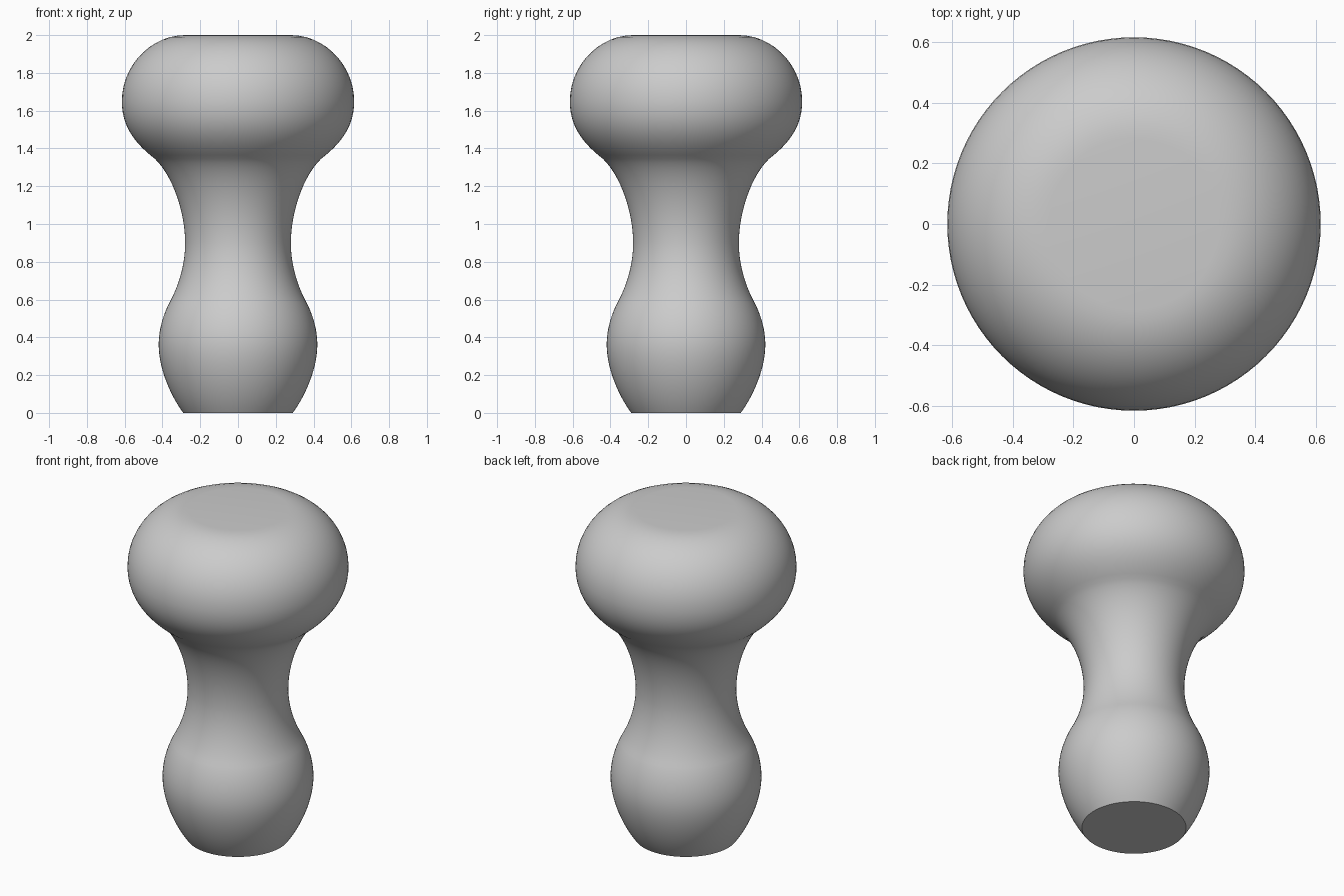
import bpy
import bmesh
import math
from mathutils import Vector
from mathutils.geometry import interpolate_bezier

cube = bpy.data.objects.get("Cube")
if cube:
    bpy.data.objects.remove(cube, do_unlink=True)

# Single plain grey
grey = bpy.data.materials.new("plain_grey")
grey.use_nodes = True
colour = (0.6, 0.6, 0.6, 1)
grey.diffuse_color = colour
grey.node_tree.nodes["Principled BSDF"].inputs["Base Color"].default_value = colour

# Profile knots: handle in, point, handle out, as (radius, height)
KNOTS = [
    ((.29, 0), (.29, 0), (.37, .11)),              # flat foot
    ((.42, .25), (.42, .36), (.42, .46)),          # lower bulb
    ((.385, .54), (.365, .58), (.31, .68)),        # shoulder
    ((.28, .79), (.28, .90), (.28, 1.07)),         # waist
    ((.35, 1.26), (.44, 1.345), (.55, 1.43)),      # under the head
    ((.615, 1.52), (.615, 1.65), (.615, 1.84)),    # widest part of the head
    ((.46, 2), (.28, 2), (.28, 2)),                # flat crown
]


def profile(steps=14):
    points = [Vector(KNOTS[0][1])]
    for (_, start, leave), (arrive, end, _) in zip(KNOTS, KNOTS[1:]):
        curve = interpolate_bezier(*(Vector(p) for p in (start, leave, arrive, end)), steps)
        points += [p.xy for p in curve[1:]]
    return points


# Spin the profile about the z axis and cap both ends
bm = bmesh.new()
verts = [bm.verts.new((r, 0, z)) for r, z in profile()]
edges = [bm.edges.new(pair) for pair in zip(verts, verts[1:])]
bmesh.ops.spin(bm, geom=verts + edges, cent=(0, 0, 0), axis=(0, 0, 1),
               angle=math.tau, steps=96, use_merge=True)
bmesh.ops.remove_doubles(bm, verts=bm.verts, dist=1e-5)
bmesh.ops.holes_fill(bm, edges=[e for e in bm.edges if e.is_boundary], sides=0)
bmesh.ops.recalc_face_normals(bm, faces=bm.faces)

mesh = bpy.data.meshes.new("turned_knob")
bm.to_mesh(mesh)
bm.free()
mesh.materials.append(grey)
knob = bpy.data.objects.new("turned_knob", mesh)
bpy.context.collection.objects.link(knob)

# Smooth sides, crisp foot rim
bpy.ops.object.select_all(action='DESELECT')
knob.select_set(True)
bpy.context.view_layer.objects.active = knob
bpy.ops.object.shade_smooth_by_angle(angle=math.radians(30))
